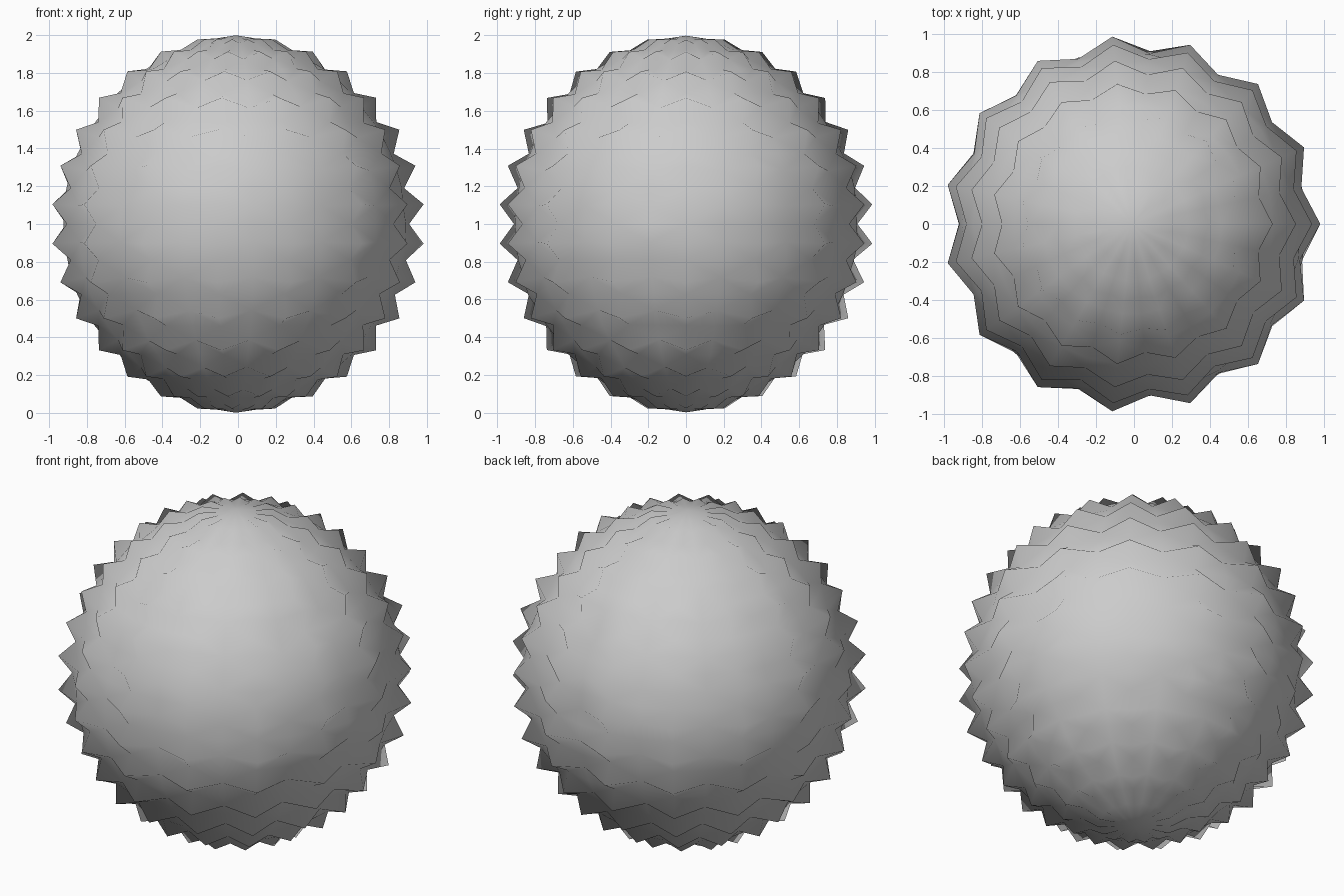
import bpy, bmesh, math, random
from mathutils import Vector, Matrix

if "Cube" in bpy.data.objects:
    bpy.data.objects.remove(bpy.data.objects["Cube"])

TIP, DEPTH = 0.999, 0.083       # radius of spike tips, depth of the dents between them
STEP = math.radians(6)          # latitude step; longitude step is twice as large
random.seed(3)

# spiked ball: fine sphere with all but every second vertex pulled inwards
bm = bmesh.new()
bmesh.ops.create_uvsphere(bm, u_segments=30, v_segments=30, radius=1)
ring = [v for v in bm.verts if abs(v.co.z) < 0.01]
start = min((math.atan2(v.co.y, v.co.x) for v in ring), key=abs)
bmesh.ops.rotate(bm, verts=bm.verts, cent=(0, 0, 0), matrix=Matrix.Rotation(-start, 3, 'Z'))

tips = set()
for v in bm.verts:
    lat = math.asin(max(-1, min(1, v.co.z)))
    lon = math.atan2(v.co.y, v.co.x)
    pole = abs(v.co.z) > 0.9999
    row, col = round(lat / STEP), round(lon / (2 * STEP / 1)) % 30
    if pole or (row % 2 == 1 and col % 2 == 0):
        tips.add(v)
        radius = TIP
    else:                       # slightly uneven dents, shallower towards the poles
        depth = DEPTH * min(1, math.cos(lat) / 0.8)
        radius = TIP - depth * random.uniform(0.92, 1.08)
    v.co = v.co.normalized() * radius

# fold each quad across the valley so every spike is a four-sided diamond
for f in list(bm.faces):
    if len(f.verts) == 4:
        vs = list(f.verts)
        i = next((k for k, v in enumerate(vs) if v in tips), None)
        if i is not None:
            bmesh.utils.face_split(f, vs[i - 1], vs[(i + 1) % 4])

# centre the odd-numbered ring of spikes and raise the ball
mid = (max(v.co.x for v in bm.verts) + min(v.co.x for v in bm.verts)) / 2
bmesh.ops.translate(bm, verts=bm.verts, vec=Vector((-mid, 0, 1)))
for f in bm.faces:
    f.smooth = True

mesh = bpy.data.meshes.new("spiked_ball")
bm.to_mesh(mesh)
bm.free()
ball = bpy.data.objects.new("spiked_ball", mesh)
bpy.context.collection.objects.link(ball)
